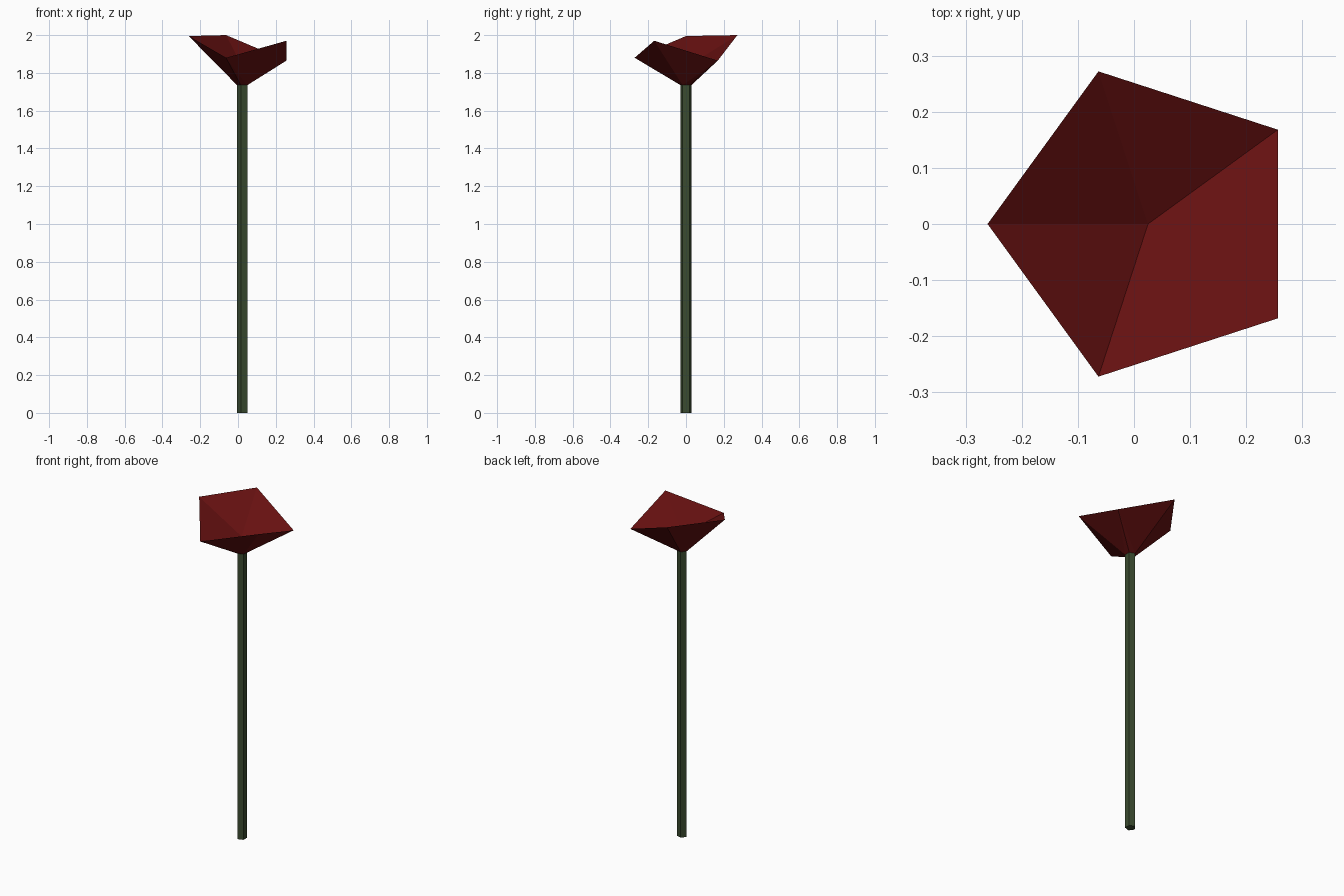
import bpy, bmesh, math

cube = bpy.data.objects.get("Cube")
if cube:
    bpy.data.objects.remove(cube, do_unlink=True)

AXIS_X = 0.025                                 # stem axis
NECK_Z = 1.735                                 # where stem meets bloom
STEM_R, BLOOM_R = 0.03, 0.286
RIM_Z = [1.865, 2.0, 1.995, 1.88, 1.97]        # uneven rim heights


def material(name, color):
    m = bpy.data.materials.new(name)
    m.use_nodes = True
    m.diffuse_color = color
    bsdf = m.node_tree.nodes["Principled BSDF"]
    bsdf.inputs["Base Color"].default_value = color
    bsdf.inputs["Roughness"].default_value = 0.8
    return m


def ring(bm, radius, heights):
    """Five-sided ring of vertices around the stem axis."""
    verts = []
    for i, z in enumerate(heights):
        a = math.radians(36 + 72 * i)
        verts.append(bm.verts.new((AXIS_X + radius * math.cos(a), radius * math.sin(a), z)))
    return verts


def bridge(bm, low, high):
    for i in range(5):
        j = (i + 1) % 5
        bm.faces.new((low[i], low[j], high[j], high[i]))


def finish(bm, name, mat):
    bmesh.ops.recalc_face_normals(bm, faces=bm.faces)
    mesh = bpy.data.meshes.new(name)
    bm.to_mesh(mesh)
    bm.free()
    mesh.materials.append(mat)
    obj = bpy.data.objects.new(name, mesh)
    bpy.context.collection.objects.link(obj)
    return obj


# Stem: five-sided prism
bm = bmesh.new()
foot = ring(bm, STEM_R, [0] * 5)
neck = ring(bm, STEM_R, [NECK_Z] * 5)
bridge(bm, foot, neck)
bm.faces.new(foot)
bm.faces.new(neck)
finish(bm, "stem", material("stem green", (0.043, 0.07, 0.029, 1)))

# Bloom: flared outside, hollowed top meeting at a central point
bm = bmesh.new()
base = ring(bm, STEM_R, [NECK_Z] * 5)
rim = ring(bm, BLOOM_R, RIM_Z)
bridge(bm, base, rim)
bmesh.ops.triangulate(bm, faces=bm.faces[:])
bm.faces.new(base)
heart = bm.verts.new((AXIS_X, 0, 1.83))
for i in range(5):
    bm.faces.new((rim[i], rim[(i + 1) % 5], heart))
finish(bm, "bloom", material("petal red", (0.135, 0.0055, 0.0055, 1)))
